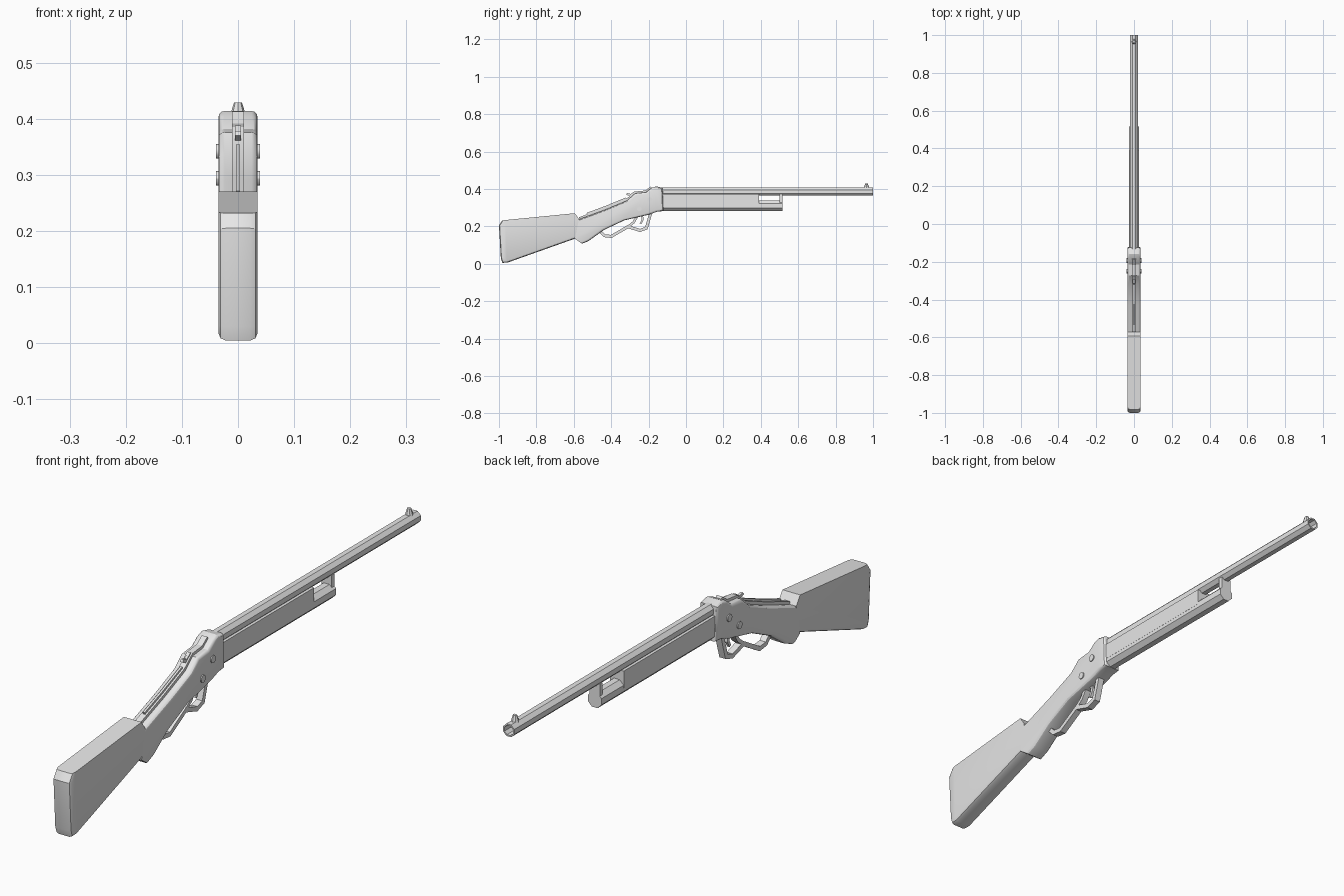
import bpy, bmesh, math
from mathutils import Vector, Matrix

if "Cube" in bpy.data.objects:
    bpy.data.objects.remove(bpy.data.objects["Cube"])

grey = bpy.data.materials.new("plain grey")
grey.diffuse_color = (0.8, 0.8, 0.8, 1)
grey.use_nodes = True
grey.node_tree.nodes["Principled BSDF"].inputs["Base Color"].default_value = grey.diffuse_color


def finish(name, bm, angle=30):
    bmesh.ops.recalc_face_normals(bm, faces=bm.faces)
    me = bpy.data.meshes.new(name)
    bm.to_mesh(me)
    bm.free()
    me.materials.append(grey)
    ob = bpy.data.objects.new(name, me)
    bpy.context.collection.objects.link(ob)
    bpy.ops.object.select_all(action='DESELECT')
    ob.select_set(True)
    bpy.context.view_layer.objects.active = ob
    bpy.ops.object.shade_smooth_by_angle(angle=math.radians(angle))
    return ob


def slab(name, profile, half, bevel=0, segments=2, keep=lambda y, z: True):
    """Side profile (y, z) extruded across x, with rounded rim edges."""
    bm = bmesh.new()
    sides = [[bm.verts.new((x, y, z)) for y, z in profile] for x in (-half, half)]
    for s in sides:
        bm.faces.new(s)
    n = len(profile)
    for i in range(n):
        j = (i + 1) % n
        bm.faces.new((sides[0][i], sides[0][j], sides[1][j], sides[1][i]))
    bmesh.ops.recalc_face_normals(bm, faces=bm.faces)
    if bevel:
        rim = []
        for e in bm.edges:
            m = (e.verts[0].co + e.verts[1].co) / 2
            if abs(m.x) > half * 0.9 and keep(m.y, m.z):
                rim.append(e)
        bmesh.ops.bevel(bm, geom=rim, offset=bevel, segments=segments,
                        profile=0.5, affect='EDGES', clamp_overlap=True)
    return finish(name, bm)


def strip(name, path, thick, half):
    """Bent bar of even thickness following a side path."""
    pts = [Vector(p) for p in path]
    left, right = [], []
    for i, p in enumerate(pts):
        a = (p - pts[max(i - 1, 0)]) if i else (pts[1] - p)
        b = (pts[i + 1] - p) if i < len(pts) - 1 else a
        a, b = a.normalized(), b.normalized()
        t = (a + b).normalized()
        off = Vector((-t.y, t.x)) * thick / 2 / max(t.dot(a), 0.6)
        left.append(p + off)
        right.append(p - off)
    return slab(name, [tuple(q) for q in left + right[::-1]], half)


def octagon_tube(name, rings):
    """Eight-sided lathe along y from (y, flat radius, z centre) rings."""
    bm = bmesh.new()
    loops = []
    for y, r, zc in rings:
        R = r / math.cos(math.pi / 8)
        loops.append([bm.verts.new((R * math.cos(a), y, zc + R * math.sin(a)))
                      for a in (math.pi / 8 + k * math.pi / 4 for k in range(8))])
    for a, b in zip(loops, loops[1:]):
        for k in range(8):
            bm.faces.new((a[k], a[(k + 1) % 8], b[(k + 1) % 8], b[k]))
    bm.faces.new(loops[0])
    bm.faces.new(loops[-1])
    return finish(name, bm)


def cone(name, r1, r2, depth, sides, matrix):
    bm = bmesh.new()
    bmesh.ops.create_cone(bm, cap_ends=True, segments=sides, radius1=r1,
                          radius2=r2, depth=depth, matrix=matrix)
    return finish(name, bm)


# Shoulder stock: rounded at the butt and along the underside, crisp on top
slab("stock", [(-1.0, 0.205), (-0.982, 0.232), (-0.594, 0.27), (-0.572, 0.238),
               (-0.594, 0.134), (-0.955, 0.006), (-0.982, 0.005), (-0.99, 0.03)],
     0.035, 0.013, 2,
     lambda y, z: y < -0.97 or (z < 0.1 and y < -0.7))

# Grip and receiver in one body
slab("receiver", [(-0.572, 0.238), (-0.43, 0.29), (-0.315, 0.338), (-0.272, 0.376),
                  (-0.215, 0.382), (-0.185, 0.405), (-0.16, 0.414), (-0.125, 0.406),
                  (-0.12, 0.282), (-0.155, 0.278), (-0.2, 0.262), (-0.33, 0.232),
                  (-0.44, 0.18), (-0.52, 0.122), (-0.556, 0.107), (-0.594, 0.134)],
     0.035, 0.011, 3, lambda y, z: y > -0.565)

# Raised tang strip and hammer on top
strip("tang", [(-0.57, 0.243), (-0.43, 0.295), (-0.315, 0.343), (-0.27, 0.38),
               (-0.215, 0.386), (-0.185, 0.408)], 0.012, 0.011)
strip("tang_rib", [(-0.53, 0.266), (-0.43, 0.303), (-0.318, 0.349)], 0.012, 0.004)
slab("hammer", [(-0.255, 0.375), (-0.29, 0.352), (-0.302, 0.362), (-0.32, 0.37),
                (-0.314, 0.378), (-0.295, 0.373), (-0.275, 0.388)], 0.005)

# Receiver pins, reaching through both sides
for i, (y, z) in enumerate([(-0.25, 0.294), (-0.193, 0.342)]):
    cone(f"pin_{i + 1}", 0.013, 0.013, 0.078, 12,
         Matrix.Translation((0, y, z)) @ Matrix.Rotation(math.pi / 2, 4, 'Y'))

# Lever loop with trigger guard, and trigger
strip("lever", [(-0.19, 0.268), (-0.198, 0.238), (-0.212, 0.19), (-0.246, 0.178),
                (-0.31, 0.198), (-0.40, 0.146), (-0.436, 0.15), (-0.462, 0.176)],
      0.016, 0.012)
strip("guard_bar", [(-0.31, 0.198), (-0.28, 0.222), (-0.262, 0.252)], 0.013, 0.012)
strip("trigger", [(-0.235, 0.262), (-0.232, 0.235), (-0.243, 0.214)], 0.01, 0.005)

# Hollow eight-sided barrel
octagon_tube("barrel", [(-0.14, 0.022, 0.386), (1.0, 0.022, 0.386),
                        (1.0, 0.017, 0.386), (0.7, 0.017, 0.386)])

# Magazine tube, forend and the bracket joining tube to barrel
octagon_tube("magazine_tube", [(-0.14, 0.027, 0.310), (0.515, 0.027, 0.310)])
slab("forend", [(-0.14, 0.372), (0.39, 0.372), (0.39, 0.312), (-0.14, 0.312)], 0.0275)
slab("tube_bracket", [(0.50, 0.372), (0.515, 0.372), (0.515, 0.312), (0.50, 0.312)], 0.02)

# Front sight
cone("front_sight", 0.015, 0.007, 0.025, 8, Matrix.Translation((0, 0.965, 0.4165)))
